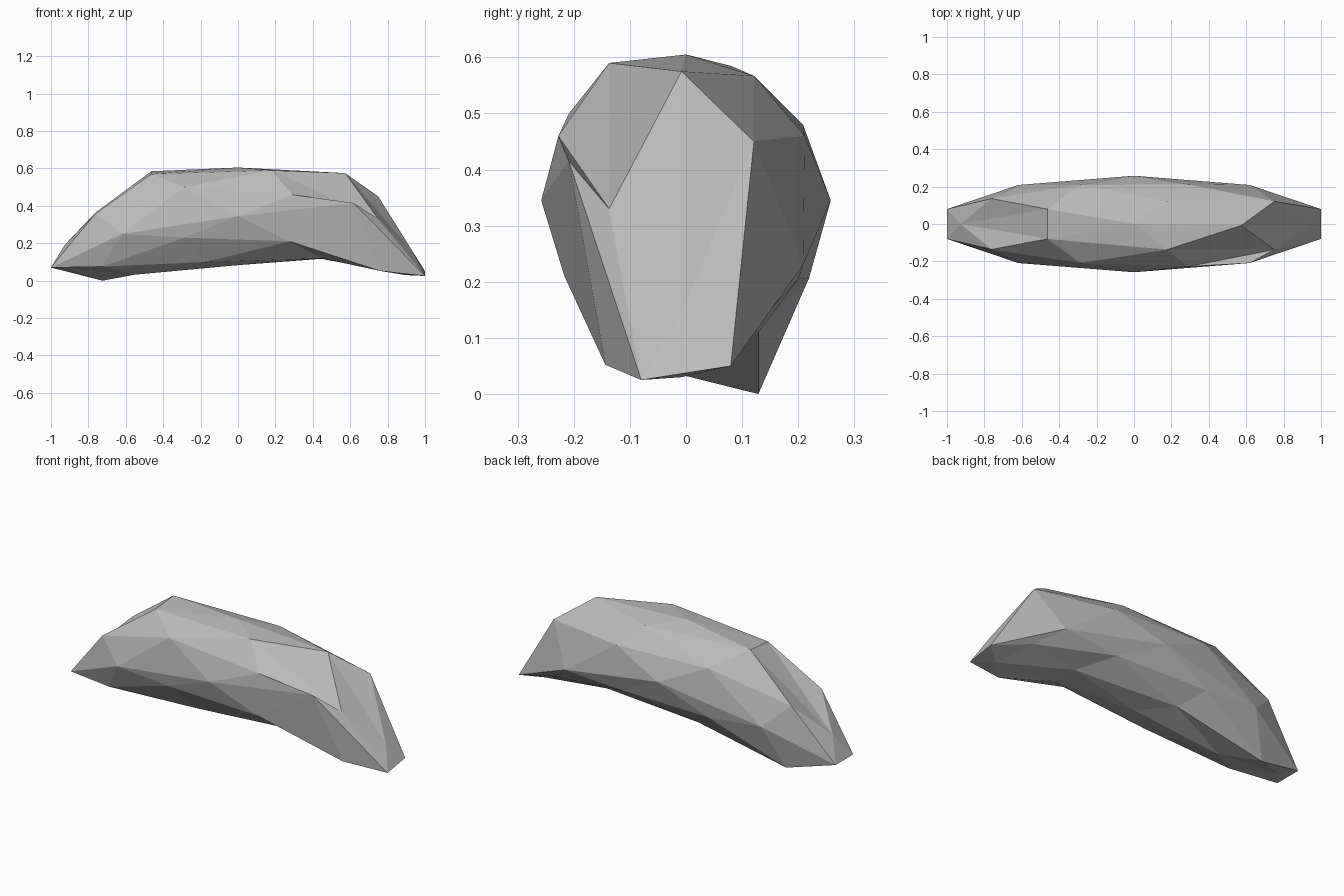
import bpy, bmesh, math

if "Cube" in bpy.data.objects:
    bpy.data.objects.remove(bpy.data.objects["Cube"])

# Height of each vertex ring, listed counter-clockwise from +x
HEIGHTS = {
    100: [.605],
    85: [.575, .567, .585, .57, .59],
    53: [.45, .48, .19, .50, .33],
    45: [.145, .46, .365, .36, .46],
    0: [.05, .23, .345, .235, .07, .07, .25, .345, .415, .025],
    -45: [.125, .207, .068, .23, .052],
    -53: [.03, .205, .0, .075, .21],
    -85: [.117, .11, .032, .10, .12],
    -100: [.083],
}


def angle(v):
    return round(math.degrees(math.atan2(v.co.y, v.co.x))) % 360


# Low-poly ball stretched along x and sculpted into an arched, chipped stone
bm = bmesh.new()
bmesh.ops.create_icosphere(bm, subdivisions=2, radius=1)
rings = {}
for v in bm.verts:
    rings.setdefault(round(v.co.z * 100), []).append(v)
for level, verts in rings.items():
    verts.sort(key=angle)
    for v, height in zip(verts, HEIGHTS[level]):
        lean = -0.008 if level and v.co.x > 0.1 else 0.0
        widen = 1.09 if level in (85, 53) else 1.0515
        v.co = (v.co.x * widen, v.co.y * 0.258 + lean, height)
bmesh.ops.recalc_face_normals(bm, faces=bm.faces)

mesh = bpy.data.meshes.new("arched_stone")
bm.to_mesh(mesh)
bm.free()

# Plain grey, flat shaded
grey = bpy.data.materials.new("stone_grey")
grey.diffuse_color = (0.5, 0.5, 0.5, 1)
grey.use_nodes = True
grey.node_tree.nodes["Principled BSDF"].inputs["Base Color"].default_value = grey.diffuse_color
mesh.materials.append(grey)
bpy.context.collection.objects.link(bpy.data.objects.new("arched_stone", mesh))
